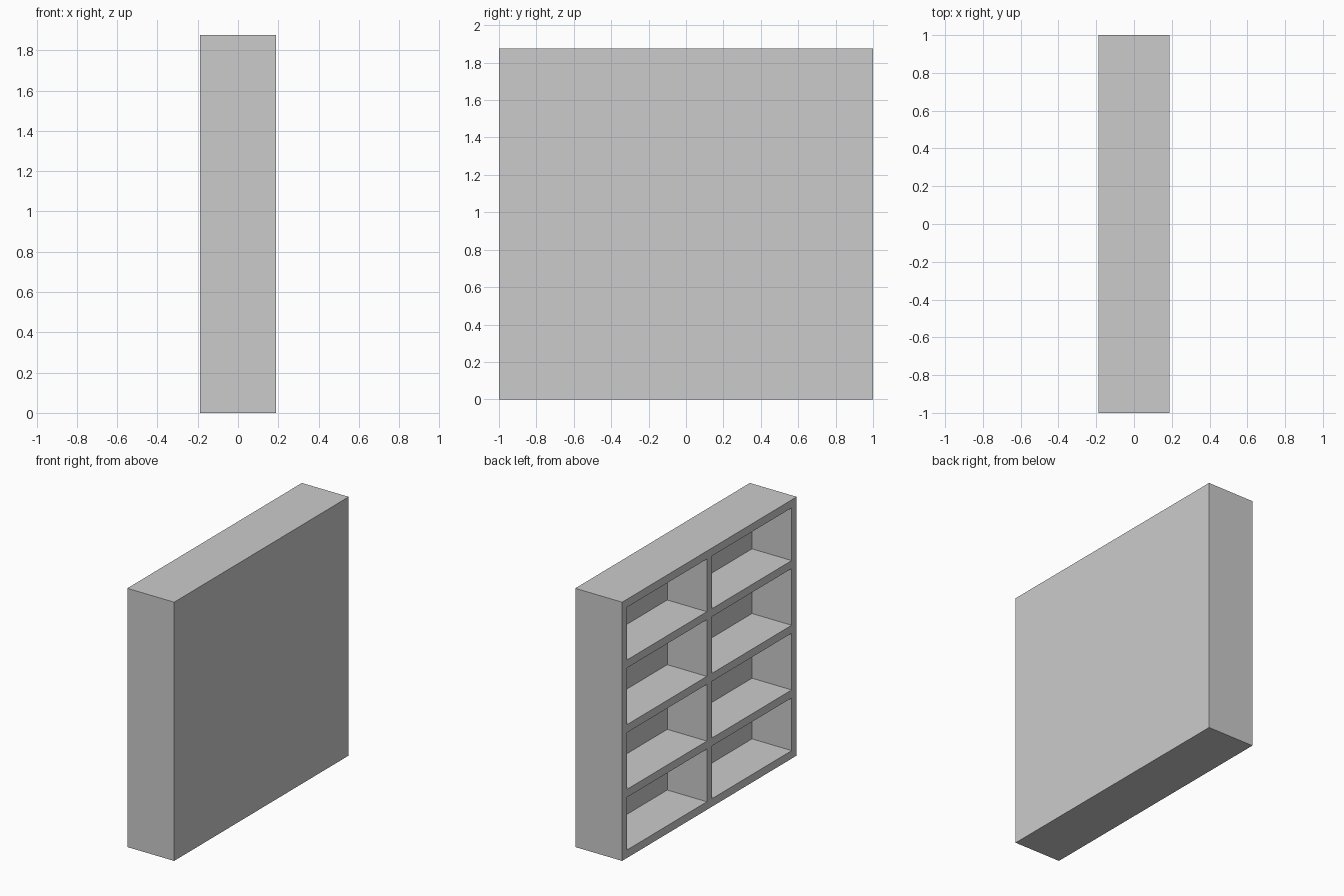
import bpy
import bmesh
from mathutils import Matrix, Vector

if "Cube" in bpy.data.objects:
    bpy.data.objects.remove(bpy.data.objects["Cube"])

DEPTH, WIDTH, HEIGHT = 0.376, 2.0, 1.876
T = 0.058            # board thickness
COLS, ROWS = 2, 4


def add_box(bm, lo, hi):
    lo, hi = Vector(lo), Vector(hi)
    size = hi - lo
    bmesh.ops.create_cube(
        bm, size=1, matrix=Matrix.Translation((lo + hi) / 2) @ Matrix.Diagonal((*size, 1)))


def make_object(name, bm):
    mesh = bpy.data.meshes.new(name)
    bm.to_mesh(mesh)
    bm.free()
    obj = bpy.data.objects.new(name, mesh)
    bpy.context.collection.objects.link(obj)
    return obj


def openings(start, total, count):
    """Spans between evenly spaced boards; the outer boards sit flush with the ends."""
    step = total / count
    for i in range(count):
        lo = start + i * step + (T if i == 0 else T / 2)
        hi = start + (i + 1) * step - (T if i == count - 1 else T / 2)
        yield lo, hi


# Solid cabinet body
bm = bmesh.new()
add_box(bm, (-DEPTH / 2, -WIDTH / 2, 0), (DEPTH / 2, WIDTH / 2, HEIGHT))
bookcase = make_object("bookcase", bm)

# Compartments, open towards -x, leaving a back panel at +x
bm = bmesh.new()
for y0, y1 in openings(-WIDTH / 2, WIDTH, COLS):
    for z0, z1 in openings(0, HEIGHT, ROWS):
        add_box(bm, (-DEPTH / 2 - 0.1, y0, z0), (DEPTH / 2 - T, y1, z1))
cutter = make_object("compartment_cutter", bm)
cutter.hide_render = True

# Carve the compartments, then drop the cutter
mod = bookcase.modifiers.new("compartments", 'BOOLEAN')
mod.operation = 'DIFFERENCE'
mod.solver = 'EXACT'
mod.object = cutter
bpy.context.view_layer.objects.active = bookcase
bookcase.select_set(True)
bpy.ops.object.modifier_apply(modifier=mod.name)
bpy.data.objects.remove(cutter)
